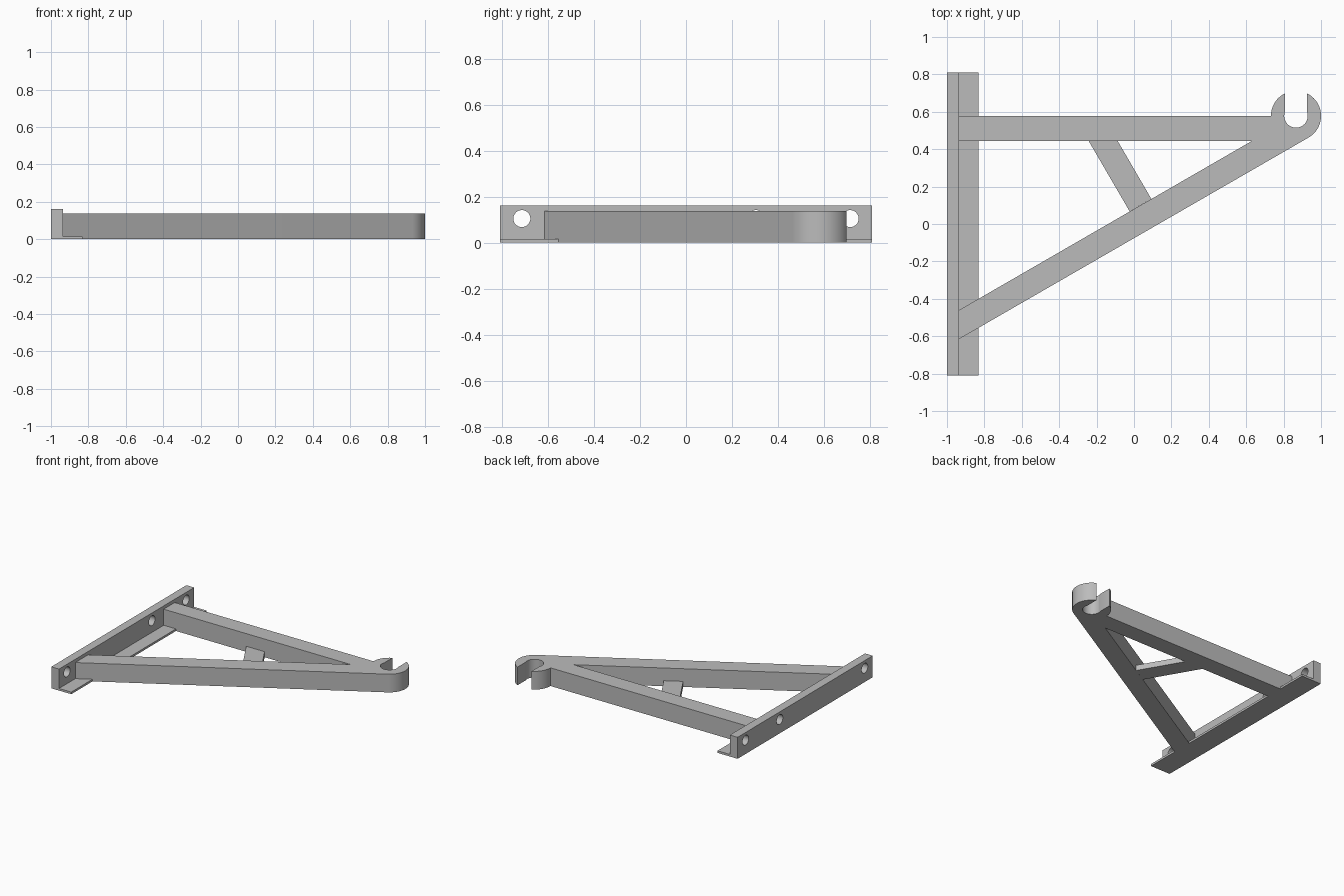
import bpy
import bmesh
from math import sin, cos, radians, degrees, asin
from mathutils import Vector, Matrix

cube = bpy.data.objects.get("Cube")
if cube:
    bpy.data.objects.remove(cube, do_unlink=True)

grey = bpy.data.materials.new("plain grey")
grey.use_nodes = True
GREY = (0.5, 0.5, 0.5, 1)
grey.diffuse_color = GREY
grey.node_tree.nodes["Principled BSDF"].inputs["Base Color"].default_value = GREY


def prism(name, points, direction):
    """Extrude a flat outline of 3D points along a direction."""
    bm = bmesh.new()
    face = bm.faces.new([bm.verts.new(p) for p in points])
    ext = bmesh.ops.extrude_face_region(bm, geom=[face])
    verts = [v for v in ext["geom"] if isinstance(v, bmesh.types.BMVert)]
    bmesh.ops.translate(bm, verts=verts, vec=Vector(direction))
    bmesh.ops.recalc_face_normals(bm, faces=bm.faces)
    return add_mesh(name, bm)


def add_mesh(name, bm):
    mesh = bpy.data.meshes.new(name)
    bm.to_mesh(mesh)
    bm.free()
    mesh.materials.append(grey)
    obj = bpy.data.objects.new(name, mesh)
    bpy.context.collection.objects.link(obj)
    return obj


def arc(center, radius, start, end, steps):
    angles = [radians(start + (end - start) * i / steps) for i in range(steps + 1)]
    return [(center[0] + radius * cos(a), center[1] + radius * sin(a)) for a in angles]


def smooth(obj):
    bpy.ops.object.select_all(action="DESELECT")
    obj.select_set(True)
    bpy.context.view_layer.objects.active = obj
    bpy.ops.object.shade_smooth_by_angle(angle=radians(30))


# Main dimensions
WALL_X, HALF_LENGTH = -0.935, 0.81
ARM_HEIGHT, PLATE_HEIGHT = 0.138, 0.163
HOOK, HOOK_R, SLOT, BORE = (0.866, 0.578), 0.134, 0.059, 0.063

# Two arms and the open hook, as one continuous outline
outer = degrees(asin(SLOT / HOOK_R))
inner = degrees(asin(SLOT / BORE))
outline = [(WALL_X, HOOK[1])]
outline += arc(HOOK, HOOK_R, 180, 90 + outer, 14)
outline += arc(HOOK, BORE, 90 + inner, 450 - inner, 32)
outline += arc(HOOK, HOOK_R, 90 - outer, -60, 26)
outline += [(WALL_X, -0.615), (WALL_X, -0.46), (0.632, 0.445), (WALL_X, 0.445)]
frame = prism("arms_and_hook", [(x, y, 0) for x, y in outline], (0, 0, ARM_HEIGHT))
smooth(frame)

# Low brace between the arms
brace = [(-0.243, 0.445), (-0.088, 0.445), (0.093, 0.134), (-0.023, 0.067)]
prism("brace", [(x, y, 0) for x, y in brace], (0, 0, 0.042))

# Wall plate with a thin foot flange
section = [(-1, 0), (-0.832, 0), (-0.832, 0.016), (WALL_X, 0.016),
           (WALL_X, PLATE_HEIGHT), (-1, PLATE_HEIGHT)]
plate = prism("wall_plate", [(x, -HALF_LENGTH, z) for x, z in section],
              (0, 2 * HALF_LENGTH, 0))

# Screw holes through the plate
bm = bmesh.new()
for y in (-0.714, 0.304, 0.714):
    place = Matrix.Translation((-0.97, y, 0.105)) @ Matrix.Rotation(radians(90), 4, "Y")
    bmesh.ops.create_cone(bm, cap_ends=True, segments=40, radius1=0.037,
                          radius2=0.037, depth=0.2, matrix=place)
cutter = add_mesh("hole_cutter", bm)
cutter.hide_render = True
cut = plate.modifiers.new("screw holes", "BOOLEAN")
cut.operation = "DIFFERENCE"
cut.solver = "EXACT"
cut.object = cutter
bpy.context.view_layer.objects.active = plate
bpy.ops.object.modifier_apply(modifier=cut.name)
bpy.data.objects.remove(cutter, do_unlink=True)
smooth(plate)
